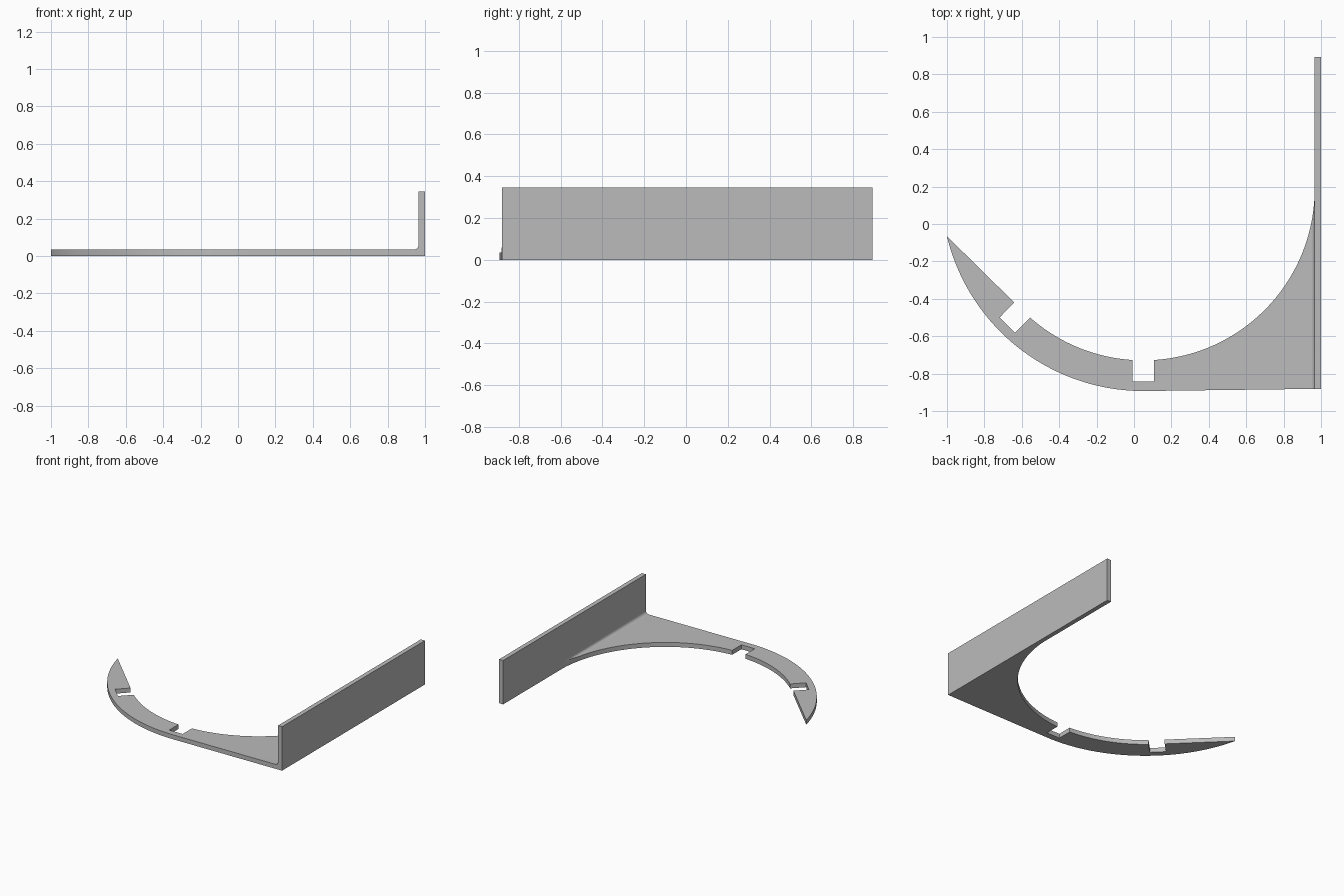
import bpy, bmesh
from math import cos, sin, radians, acos, degrees
from mathutils import Vector

cube = bpy.data.objects.get("Cube")
if cube:
    bpy.data.objects.remove(cube, do_unlink=True)

grey = bpy.data.materials.new("plain grey")
grey.use_nodes = True
grey.diffuse_color = (0.5, 0.5, 0.5, 1)
grey.node_tree.nodes["Principled BSDF"].inputs["Base Color"].default_value = (0.5, 0.5, 0.5, 1)


def arc(cx, cy, r, start, end, steps):
    angles = [radians(start + (end - start) * i / steps) for i in range(steps + 1)]
    return [(cx + r * cos(a), cy + r * sin(a)) for a in angles]


def prism(name, points, offset):
    """Extrude a closed outline of 3D points along an offset."""
    bm = bmesh.new()
    face = bm.faces.new([bm.verts.new(p) for p in points])
    new = bmesh.ops.extrude_face_region(bm, geom=[face])["geom"]
    verts = [v for v in new if isinstance(v, bmesh.types.BMVert)]
    bmesh.ops.translate(bm, verts=verts, vec=Vector(offset))
    bmesh.ops.recalc_face_normals(bm, faces=bm.faces)
    mesh = bpy.data.meshes.new(name)
    bm.to_mesh(mesh)
    bm.free()
    mesh.materials.append(grey)
    obj = bpy.data.objects.new(name, mesh)
    bpy.context.collection.objects.link(obj)
    return obj


CX, CY = 0.05, 0.187           # shared centre of the hook's arcs
INNER, OUTER = 0.916, 1.08
WALL_X, THICK, FILLET = 0.965, 0.035, 0.025
FRONT, BACK, HEIGHT = -0.881, 0.893, 0.345
HALF, DEPTH = 0.058, 0.803     # notch half width and floor distance from centre


def notch(angle):
    """Square notch cut outwards from the inner arc, listed clockwise."""
    out = Vector((cos(radians(angle)), sin(radians(angle))))
    side = Vector((-out.y, out.x))
    centre = Vector((CX, CY))
    mouth = (INNER ** 2 - HALF ** 2) ** 0.5
    floor = INNER + INNER - DEPTH
    return [tuple(centre + out * d + side * s) for d, s in
            ((mouth, HALF), (floor, HALF), (floor, -HALF), (mouth, -HALF))]


# Hook arm outline seen from above, run past the wall so the profile trims it
gap = degrees(HALF / INNER)
meet = -degrees(acos((WALL_X - CX) / INNER))
plan = [(1.2, FRONT)]
plan += [(1.2, CY + INNER * sin(radians(meet)))]
plan += arc(CX, CY, INNER, meet, -90 + gap, 48)[:-1]
plan += notch(-90)
plan += arc(CX, CY, INNER, -90 - gap, -135 + gap, 24)[1:-1]
# Beyond the second notch the arm tapers along a straight diagonal
plan += notch(-135)[:3] + [(-0.64, -0.42)]
plan += arc(CX, CY, OUTER, 193.5, 270.7, 48)
# reorder the slanted notch so that it opens toward the diagonal edge
plan[0] = (1.2, FRONT + 0.0025)
arm = prism("hook_arm", [(x, y, -0.1) for x, y in plan], (0, 0, 0.4))

# Arm cross-section with a rounded fillet rising against the wall
section = [(-1.2, 0), (WALL_X, 0)]
section += arc(WALL_X - FILLET, THICK + FILLET, FILLET, 0, -90, 8)
section += [(-1.2, THICK)]
trimmer = prism("arm_section", [(x, -1.2, z) for x, z in section], (0, 2.4, 0))
trimmer.hide_render = True

trim = arm.modifiers.new("Trim", "BOOLEAN")
trim.operation = "INTERSECT"
trim.solver = "EXACT"
trim.object = trimmer
bpy.ops.object.select_all(action="DESELECT")
bpy.context.view_layer.objects.active = arm
arm.select_set(True)
bpy.ops.object.modifier_apply(modifier=trim.name)
bpy.data.objects.remove(trimmer, do_unlink=True)
bpy.ops.object.shade_smooth_by_angle(angle=radians(30))

# Upright wall plate
prism("wall_plate", [(WALL_X, FRONT, 0), (1, FRONT, 0), (1, BACK, 0), (WALL_X, BACK, 0)],
      (0, 0, HEIGHT))
